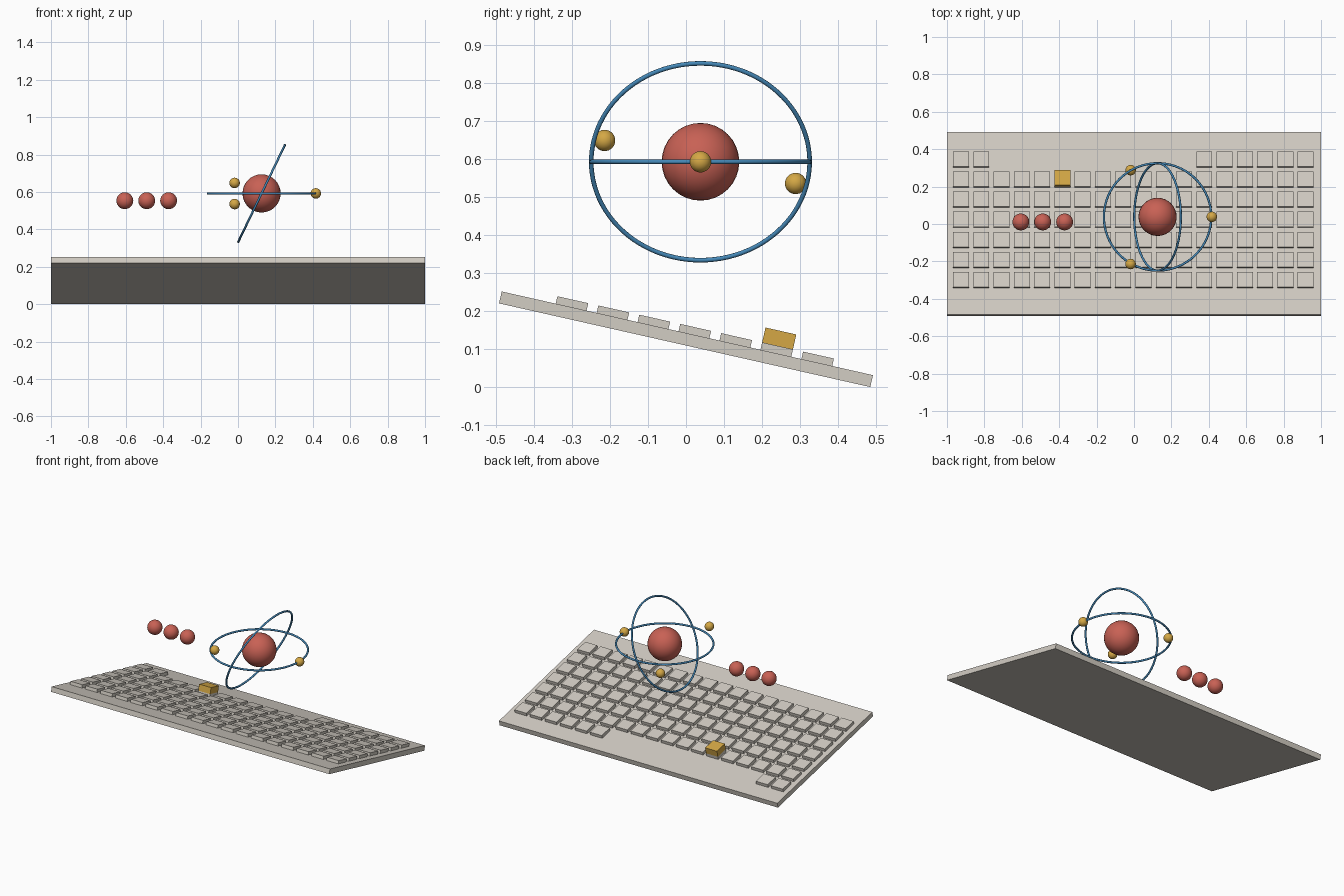
import bpy
import bmesh
from math import radians
from mathutils import Matrix, Vector

cube = bpy.data.objects.get("Cube")
if cube:
    bpy.data.objects.remove(cube, do_unlink=True)


def material(name, rgb):
    mat = bpy.data.materials.new(name)
    mat.use_nodes = True
    mat.diffuse_color = (*rgb, 1)
    mat.node_tree.nodes["Principled BSDF"].inputs["Base Color"].default_value = (*rgb, 1)
    return mat


BEIGE = material("warm grey", (0.65, 0.61, 0.55))
RED = material("brick red", (0.58, 0.12, 0.09))
GOLD = material("gold", (0.66, 0.39, 0.06))
BLUE = material("steel blue", (0.06, 0.25, 0.48))

# The keyboard is laid out flat, then tilted down towards the back
TILT = Matrix.Translation((0, 0, 0.1256)) @ Matrix.Rotation(radians(-12.7), 4, "X")
SLAB_TOP = 0.016
KEY_TOP = 0.036


def boxes(name, mat, items):
    """One tilted mesh made of (centre, size) boxes."""
    bm = bmesh.new()
    for centre, size in items:
        place = Matrix.Translation(centre) @ Matrix.Diagonal((*size, 1))
        bmesh.ops.create_cube(bm, size=1, matrix=TILT @ place)
    mesh = bpy.data.meshes.new(name)
    bm.to_mesh(mesh)
    bm.free()
    mesh.materials.append(mat)
    obj = bpy.data.objects.new(name, mesh)
    bpy.context.collection.objects.link(obj)
    return obj


def finish(name, mat):
    obj = bpy.context.object
    obj.name = name
    obj.data.materials.append(mat)
    bpy.ops.object.shade_smooth()
    return obj


def ball(name, mat, centre, radius):
    bpy.ops.mesh.primitive_uv_sphere_add(segments=32, ring_count=16,
                                         radius=radius, location=centre)
    return finish(name, mat)


def ring(name, centre, angle):
    bpy.ops.mesh.primitive_torus_add(major_radius=0.287, minor_radius=0.006,
                                     major_segments=96, minor_segments=12,
                                     location=centre, rotation=(0, radians(angle), 0))
    return finish(name, BLUE)


def key_xy(col, row):
    return -0.925 + col * 0.1084, -0.313 + row * 0.1103


# Base slab
boxes("keyboard_base", BEIGE, [((0, 0, 0), (2, 1, 2 * SLAB_TOP))])

# Key rows; the rear row has a gap in the middle
for row in range(7):
    cols = [c for c in range(18) if row < 6 or c < 2 or c > 11]
    boxes(f"key_row_{row + 1}", BEIGE,
          [((*key_xy(c, row), (SLAB_TOP + KEY_TOP) / 2),
            (0.085, 0.083, KEY_TOP - SLAB_TOP)) for c in cols])

# Raised gold block standing on one key
boxes("gold_block", GOLD, [((*key_xy(5, 5), KEY_TOP + 0.02), (0.085, 0.083, 0.04))])

# Nucleus with two orbit rings and three electrons
core = Vector((0.126, 0.038, 0.592))
ball("nucleus", RED, core, 0.102)
ring("level_orbit", core, 0)
ring("tilted_orbit", core, -64.3)
for i, offset in enumerate([(0.29, 0, 0), (-0.144, 0.25, -0.057), (-0.144, -0.252, 0.056)]):
    ball(f"electron_{i + 1}", GOLD, core + Vector(offset), 0.028)

# Row of three floating balls
for i in range(3):
    ball(f"floating_ball_{i + 1}", RED, (-0.605 + i * 0.117, 0.011, 0.553), 0.045)
